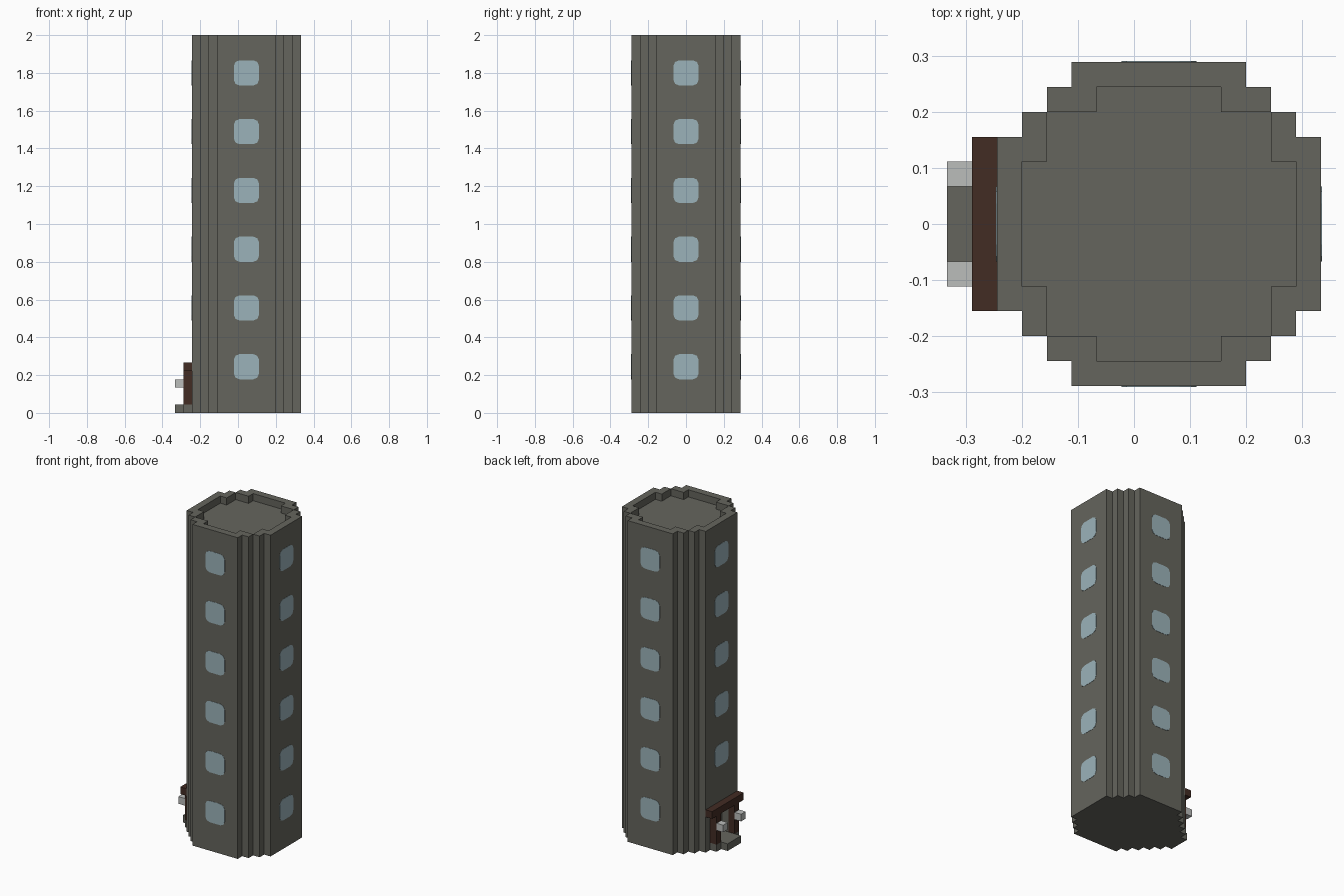
import bpy, bmesh, math
from mathutils import Matrix, Vector

if "Cube" in bpy.data.objects:
    bpy.data.objects.remove(bpy.data.objects["Cube"], do_unlink=True)

U = 2 / 45                 # one block
CENTRE = Vector((U, 0, 0)) # tower axis
QUARTER = math.pi / 2


def material(name, rgb):
    mat = bpy.data.materials.new(name)
    mat.use_nodes = True
    mat.diffuse_color = (*rgb, 1)
    mat.node_tree.nodes["Principled BSDF"].inputs["Base Color"].default_value = (*rgb, 1)
    return mat


STONE = material("grey stone", (0.13, 0.13, 0.11))
GLASS = material("pale blue glass", (0.33, 0.45, 0.49))
WOOD = material("dark brown wood", (0.055, 0.025, 0.017))
LAMP = material("light grey lamp", (0.50, 0.51, 0.50))


def finish(bm, name, mat):
    bmesh.ops.recalc_face_normals(bm, faces=bm.faces)
    mesh = bpy.data.meshes.new(name)
    bm.to_mesh(mesh)
    bm.free()
    mesh.materials.append(mat)
    obj = bpy.data.objects.new(name, mesh)
    bpy.context.collection.objects.link(obj)
    return obj


def extrude_outline(bm, points, direction):
    face = bm.faces.new([bm.verts.new(p) for p in points])
    top = bmesh.ops.extrude_face_region(bm, geom=[face], use_keep_orig=True)["geom"]
    bmesh.ops.translate(bm, verts=[v for v in top if isinstance(v, bmesh.types.BMVert)],
                        vec=direction)


def stepped_prism(name, corner, z0, z1):
    """Prism whose stair-stepped corner, in blocks, repeats every quarter turn."""
    bm = bmesh.new()
    points = [CENTRE + Matrix.Rotation(q * QUARTER, 3, "Z") @ Vector((x * U, y * U, z0 * U))
              for q in range(4) for x, y in corner]
    extrude_outline(bm, points, Vector((0, 0, (z1 - z0) * U)))
    return finish(bm, name, STONE)


def box(name, low, high, mat):
    """Box between two corners given in blocks."""
    low, high = Vector(low) * U, Vector(high) * U
    bm = bmesh.new()
    bmesh.ops.create_cube(bm, size=1, matrix=Matrix.Translation((low + high) / 2)
                          @ Matrix.Diagonal((*(high - low), 1)))
    return finish(bm, name, mat)


def cut(target, cutter):
    cutter.hide_render = True
    mod = target.modifiers.new("cut", "BOOLEAN")
    mod.operation = "DIFFERENCE"
    mod.solver = "EXACT"
    mod.object = cutter
    bpy.context.view_layer.objects.active = target
    bpy.ops.object.modifier_apply(modifier=mod.name)
    bpy.data.objects.remove(cutter, do_unlink=True)


# Tower with a sunken roof and a shallow doorway
tower = stepped_prism("tower", [(6.5, 3.5), (5.5, 3.5), (5.5, 4.5), (4.5, 4.5),
                                (4.5, 5.5), (3.5, 5.5), (3.5, 6.5)], 0, 45)
cut(tower, stepped_prism("roof_cutter", [(5.5, 2.5), (4.5, 2.5), (4.5, 4.5),
                                         (2.5, 4.5), (2.5, 5.5)], 44, 46))
cut(tower, box("door_cutter", (-6, -1.5, 1), (-4.5, 1.5, 5), STONE))


# Rounded windows, six storeys on each wall; the door replaces the lowest on one
def window_outline(half, radius):
    points = []
    for q in range(4):
        for step in range(3):
            a = q * QUARTER + step * QUARTER / 2
            sx = 1 if q in (0, 3) else -1
            sy = 1 if q in (0, 1) else -1
            points.append((sx * (half - radius) + radius * math.cos(a),
                           sy * (half - radius) + radius * math.sin(a)))
    return points


for index, wall in enumerate(("left", "back", "right", "front")):
    turn = Matrix.Rotation(index * QUARTER, 3, "Z")
    bm = bmesh.new()
    for storey in range(1 if wall == "right" else 0, 6):
        z = (5.5 + 7 * storey) * U
        points = [CENTRE + turn @ Vector((6.5 * U - 0.001, s, z + t))
                  for s, t in window_outline(1.5 * U, 0.03)]
        extrude_outline(bm, points, turn @ Vector((0.0025, 0, 0)))
    finish(bm, wall + "_windows", GLASS)

# Entrance: threshold, step, lintel, and a post with a lamp on each side
box("threshold", (-6.5, -2.5, 0), (-5.5, 2.5, 1), STONE)
box("door_step", (-7.5, -1.5, 0), (-6.5, 1.5, 1), STONE)
box("door_lintel", (-6.5, -3.5, 5), (-5.5, 3.5, 6), WOOD)
for side, y in (("back", 1.5), ("front", -2.5)):
    box(side + "_door_post", (-6.5, y, 1), (-5.5, y + 1, 5), WOOD)
    box(side + "_door_lamp", (-7.5, y, 3), (-6.5, y + 1, 4), LAMP)
